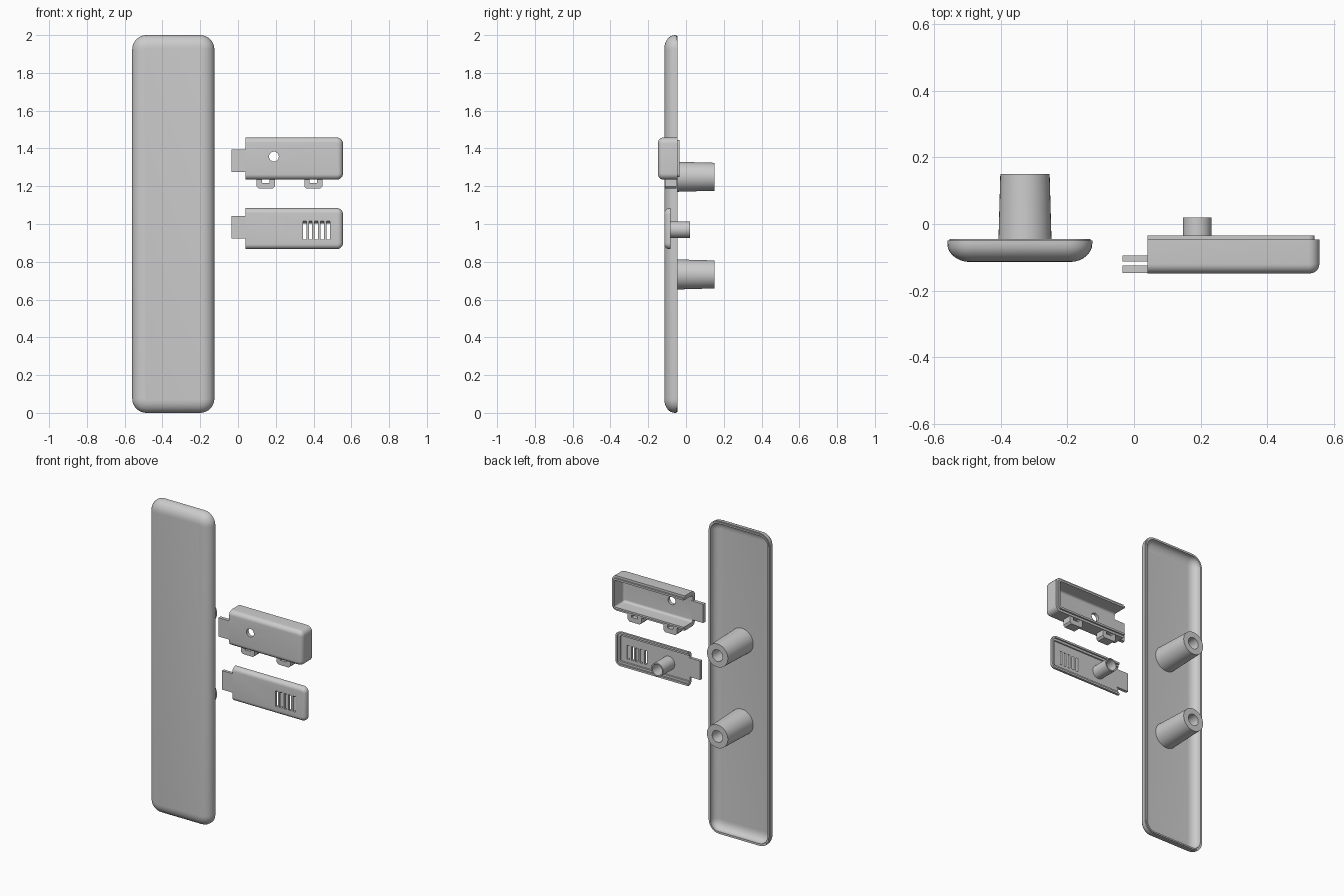
import bpy, bmesh
from math import cos, sin, pi, tau

if "Cube" in bpy.data.objects:
    bpy.data.objects.remove(bpy.data.objects["Cube"])

grey = bpy.data.materials.new("plastic grey")
grey.use_nodes = True
colour = (0.6, 0.6, 0.6, 1)
grey.diffuse_color = colour
grey.node_tree.nodes["Principled BSDF"].inputs["Base Color"].default_value = colour


def loft(name, loops):
    """Closed solid through matching point loops, capped at both ends."""
    bm = bmesh.new()
    rings = [[bm.verts.new(p) for p in loop] for loop in loops]
    n = len(rings[0])
    for a, b in zip(rings, rings[1:]):
        for i in range(n):
            j = (i + 1) % n
            bm.faces.new((a[i], a[j], b[j], b[i]))
    bm.faces.new(rings[0])
    bm.faces.new(rings[-1])
    bmesh.ops.recalc_face_normals(bm, faces=bm.faces)
    mesh = bpy.data.meshes.new(name)
    bm.to_mesh(mesh)
    bm.free()
    mesh.materials.append(grey)
    obj = bpy.data.objects.new(name, mesh)
    bpy.context.collection.objects.link(obj)
    return obj


def prism(name, outline, y0, y1):
    return loft(name, [[(x, y, z) for x, z in outline] for y in (y0, y1)])


def rect(x0, x1, z0, z1):
    return [(x0, z0), (x1, z0), (x1, z1), (x0, z1)]


def round_rect(x0, x1, z0, z1, inset, radius, y, seg=7):
    """Rounded rectangle facing y, shrunk by inset."""
    r = max(radius - inset, 0.006)
    x0, x1, z0, z1 = x0 + inset, x1 - inset, z0 + inset, z1 - inset
    corners = [(x1 - r, z1 - r), (x0 + r, z1 - r), (x0 + r, z0 + r), (x1 - r, z0 + r)]
    return [(cx + r * cos(a), y, cz + r * sin(a))
            for k, (cx, cz) in enumerate(corners)
            for a in ((k + s / seg) * pi / 2 for s in range(seg + 1))]


def edge_arc(inset, y, rx, ry, seg=7):
    """Rounded front edge, from the front face out to the side wall."""
    return [(inset + rx * (1 - sin(t)), y + ry * (1 - cos(t)))
            for t in (pi / 2 * s / seg for s in range(seg + 1))]


def tray(name, box, radius, outer, rim, inner):
    profile = outer + rim + inner[::-1]
    return loft(name, [round_rect(*box, i, radius, y) for i, y in profile])


def lathe(name, x, z, profile, seg=40):
    """Turned part along y from (radius, y) pairs."""
    return loft(name, [[(x + r * cos(tau * k / seg), y, z + r * sin(tau * k / seg))
                        for k in range(seg)] for r, y in profile])


def cut(obj, cutters):
    for c in cutters:
        mod = obj.modifiers.new("cut", "BOOLEAN")
        mod.operation = "DIFFERENCE"
        mod.solver = "EXACT"
        mod.object = c
    graph = bpy.context.evaluated_depsgraph_get()
    mesh = bpy.data.meshes.new_from_object(obj.evaluated_get(graph))
    obj.modifiers.clear()
    obj.data = mesh
    for c in cutters:
        bpy.data.objects.remove(c)


# Long hollow panel with a thin lip on its back rim
tray("long_panel", (-0.56, -0.125, 0, 2), 0.075,
     edge_arc(0, -0.114, 0.068, 0.055),
     [(0, -0.05), (0.006, -0.05), (0.006, -0.045), (0.016, -0.045)],
     edge_arc(0.016, -0.096, 0.055, 0.04))

# Two tapered hollow posts behind the panel
for label, z in (("upper", 1.25), ("lower", 0.733)):
    lathe(label + "_post", -0.327, z,
          [(0.081, -0.1), (0.074, 0.15), (0.037, 0.15), (0.034, -0.08)])

# Deep half of the small case, open at its right end
case = tray("case_body", (-0.1, 0.556, 1.235, 1.458), 0.033,
            edge_arc(0, -0.148, 0.028, 0.028),
            [(0, -0.046), (0.014, -0.046), (0.014, -0.035), (0.026, -0.035)],
            edge_arc(0.026, -0.127, 0.015, 0.015))
cut(case, [prism("end_cutter", rect(-0.3, 0.041, 1.1, 1.6), -0.3, 0.1),
           lathe("hole_cutter", 0.19, 1.357, [(0.026, -0.2), (0.026, -0.1)])])
prism("case_tab", rect(-0.034, 0.05, 1.274, 1.394), -0.147, -0.125)

# Clip loops under the case
for label, x in (("right", 0.147), ("left", 0.399)):
    w, s, top, low = 0.048, 0.02, 1.242, 1.187
    half = [(s, 1.218), (s, top), (w, top), (w, low + 0.012), (w - 0.012, low)]
    outline = [(x + a, z) for a, z in half] + [(x - a, z) for a, z in half[::-1]]
    prism(label + "_clip", outline, -0.11, -0.05)

# Shallow half of the small case, with a stepped rim
cover = tray("case_cover", (-0.1, 0.556, 0.867, 1.084), 0.033,
             edge_arc(0, -0.114, 0.026, 0.026),
             [(0, -0.081), (0.012, -0.081), (0.012, -0.09), (0.026, -0.09)],
             [(0.028, -0.097)])
slots = []
for k in range(5):
    x = 0.344 + 0.031 * k
    front = [(a, -0.13, z) for a, z in rect(x, x + 0.018, 0.917, 1.027)]
    back = [(a, -0.07, z) for a, z in rect(x, x + 0.018, 0.917, 0.985)]
    slots.append(loft("slot_cutter", [front, back]))
cut(cover, slots + [prism("end_cutter", rect(-0.3, 0.041, 0.7, 1.2), -0.3, 0.1)])
prism("cover_tab", rect(-0.034, 0.05, 0.922, 1.043), -0.113, -0.094)

# Hollow tube standing on the cover
lathe("cover_tube", 0.19, 0.97,
      [(0.043, -0.105), (0.043, 0.02), (0.035, 0.02), (0.035, -0.095)])

# Smooth curves, keep edges sharp
bpy.ops.object.select_all(action="DESELECT")
for obj in bpy.context.collection.objects:
    if obj.type == "MESH" and grey.name in obj.data.materials:
        obj.select_set(True)
        bpy.context.view_layer.objects.active = obj
bpy.ops.object.shade_smooth_by_angle(angle=pi / 6)
